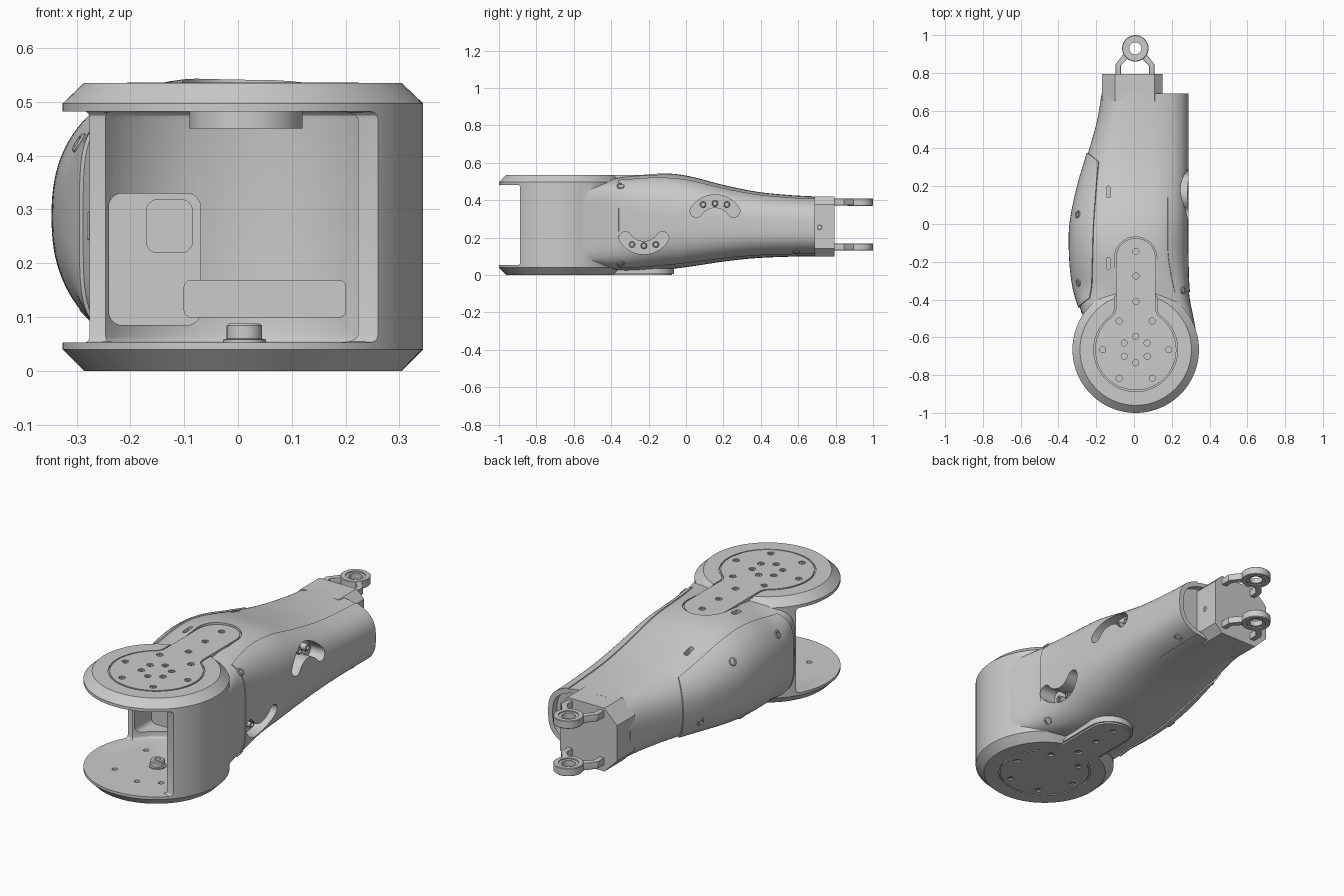
import bpy, bmesh
from math import sin, cos, pi, sqrt, radians, atan2
from mathutils import Matrix, Vector

if "Cube" in bpy.data.objects:
    bpy.data.objects.remove(bpy.data.objects["Cube"])

CX, CY = 0.009, -0.665          # centre of the round head
SIDE = Matrix(((0, 0, 1, 0), (1, 0, 0, 0), (0, 1, 0, 0), (0, 0, 0, 1)))   # local z -> +x
FRONT = Matrix(((1, 0, 0, 0), (0, 0, -1, 0), (0, 1, 0, 0), (0, 0, 0, 1)))  # local z -> -y
# body stations: y, left x, right x, bottom z, top z
ST = [(-.62, -.22, .337, .04, .497), (-.50, -.265, .316, .04, .499), (-.40, -.302, .296, .028, .515),
      (-.30, -.325, .287, .022, .53), (-.15, -.338, .284, .026, .545), (0, -.335, .284, .042, .532),
      (.2, -.295, .284, .072, .482), (.37, -.245, .284, .09, .447), (.55, -.195, .284, .098, .428),
      (.70, -.17, .284, .1, .42)]
BX = -.03                       # section centre x


def expo(y, side):              # roundness: both sides get boxier towards the head
    if side > 0:
        return 2 / (3.0 + 4 * min(max((-.1 - y) / .4, 0), 1)**2)
    return 2 / (2.4 + 3 * min(max((-.3 - y) / .2, 0), 1)**2)


def station(y):
    i = max(k for k in range(len(ST) - 1) if ST[k][0] <= y or k == 0)
    p = [ST[min(max(i + k, 0), len(ST) - 1)] for k in (-1, 0, 1, 2)]
    h = p[2][0] - p[1][0]
    t = min(max((y - p[1][0]) / h, 0), 1)
    out = []
    for c in range(1, 5):
        m0 = (p[2][c] - p[0][c]) / (p[2][0] - p[0][0]) * h
        m1 = (p[3][c] - p[1][c]) / (p[3][0] - p[1][0]) * h
        out.append((2*t**3 - 3*t*t + 1) * p[1][c] + (t**3 - 2*t*t + t) * m0
                   + (3*t*t - 2*t**3) * p[2][c] + (t**3 - t*t) * m1)
    return out


def skin(y, a, off=0):
    xl, xr, zb, zt = station(y)
    c, s = cos(a), sin(a)
    e = expo(y, c)
    w = (xr - BX if c > 0 else BX - xl) + off
    x = BX + w * abs(c)**e * (1 if c > 0 else -1)
    return Vector((x, y, (zb + zt) / 2 + ((zt - zb) / 2 + off) * abs(s)**e * (1 if s > 0 else -1)))


def skin_x(y, z, side):
    xl, xr, zb, zt = station(y)
    e = expo(y, side)
    s = min(abs(z - (zb + zt) / 2) / ((zt - zb) / 2), .99)
    return BX + ((xr - BX) if side > 0 else (xl - BX)) * (1 - s**(2 / e))**(e / 2)


def finish(name, bm, M=None):
    bmesh.ops.recalc_face_normals(bm, faces=bm.faces)
    if M:
        bm.transform(M)
    me = bpy.data.meshes.new(name)
    bm.to_mesh(me)
    bm.free()
    ob = bpy.data.objects.new(name, me)
    bpy.context.collection.objects.link(ob)
    return ob


def grid_faces(bm, rows, closed):
    for r, q in zip(rows, rows[1:]):
        n = len(r)
        for i in range(n if closed else n - 1):
            bm.faces.new((r[i], r[(i + 1) % n], q[(i + 1) % n], q[i]))


def loft(name, y0, y1, off=0, ny=54, na=88):
    bm = bmesh.new()
    rows = [[bm.verts.new(skin(y0 + (y1 - y0) * j / ny, 2 * pi * (i + .5) / na, off)) for i in range(na)]
            for j in range(ny + 1)]
    grid_faces(bm, rows, True)
    bm.faces.new(rows[0])
    bm.faces.new(rows[-1])
    return finish(name, bm)


def patch(name, y0, y1, a0, a1, c, off, thick=.02, n=40):
    bm = bmesh.new()
    rows = []
    for j in range(n + 1):
        v = 2 * j / n - 1
        row = []
        for i in range(n + 1):
            u = 2 * i / n - 1
            uu, vv = u * sqrt(1 - c * v * v), v * sqrt(1 - c * u * u)
            row.append(bm.verts.new(skin((y0 + y1) / 2 + (y1 - y0) / 2 * vv,
                                         (a0 + a1) / 2 + (a1 - a0) / 2 * uu, off - thick / 2)))
        rows.append(row)
    grid_faces(bm, rows, False)
    ob = finish(name, bm)
    m = ob.modifiers.new("thick", 'SOLIDIFY')
    m.thickness, m.offset = thick, 0
    return bake(ob)


def lathe(name, prof, M, n=32, ring=False):
    bm = bmesh.new()
    rows = [[bm.verts.new((r * cos(2 * pi * i / n), r * sin(2 * pi * i / n), z)) for i in range(n)]
            for r, z in prof]
    grid_faces(bm, rows + ([rows[0]] if ring else []), True)
    bmesh.ops.remove_doubles(bm, verts=bm.verts, dist=1e-6)
    return finish(name, bm, M)


def prism(name, pts, z0, z1, M=None, bevel=0):
    bm = bmesh.new()
    f = bm.faces.new([bm.verts.new((x, y, z0)) for x, y in pts])
    top = bmesh.ops.extrude_face_region(bm, geom=[f])['geom']
    bmesh.ops.translate(bm, verts=[v for v in top if isinstance(v, bmesh.types.BMVert)], vec=(0, 0, z1 - z0))
    if bevel:
        flat = [e for e in bm.edges if abs(e.verts[0].co.z - e.verts[1].co.z) < 1e-6]
        bmesh.ops.bevel(bm, geom=flat, offset=bevel, segments=3, profile=.5, affect='EDGES')
    return finish(name, bm, M)


def cyl(name, x, y, r, z0, z1, n=24):
    return lathe(name, [(0, z0), (r, z0), (r, z1), (0, z1)], Matrix.Translation((x, y, 0)), n)


def bake(ob):
    me = bpy.data.meshes.new_from_object(ob.evaluated_get(bpy.context.evaluated_depsgraph_get()))
    ob.modifiers.clear()
    ob.data = me
    return ob


def boolean(ob, other, op='DIFFERENCE', keep=False):
    m = ob.modifiers.new("bool", 'BOOLEAN')
    m.operation, m.object, m.solver = op, other, 'EXACT'
    bake(ob)
    if not keep:
        bpy.data.objects.remove(other)


def keyhole(d=0):
    R, w, f = .215 + d, .105 + d, .06 - d
    fx = w + f
    fy = sqrt((R + f)**2 - fx * fx)
    ta = atan2(fy, fx)
    pts = [(R * cos(-pi/2 + (ta + pi/2) * i / 28), R * sin(-pi/2 + (ta + pi/2) * i / 28)) for i in range(29)]
    pts += [(fx + f * cos(pi + ta - ta * i / 8), fy + f * sin(pi + ta - ta * i / 8)) for i in range(1, 9)]
    pts += [(w * cos(pi/2 * i / 12), .485 + w * sin(pi/2 * i / 12)) for i in range(13)]
    pts += [(-x, y) for x, y in pts[-2:0:-1]]
    return [(CX + x, CY + y) for x, y in pts]


def round_rect(x0, x1, y0, y1, r, n=6):
    out = []
    for k, (x, y) in enumerate(((x1 - r, y1 - r), (x0 + r, y1 - r), (x0 + r, y0 + r), (x1 - r, y0 + r))):
        out += [(x + r * cos(pi/2 * (k + i / n)), y + r * sin(pi/2 * (k + i / n))) for i in range(n + 1)]
    return out


def screw(name, x, y, z, normal, r=.022, h=.008):
    M = Matrix.Translation((x, y, z)) @ Vector(normal).to_track_quat('Z', 'Y').to_matrix().to_4x4()
    lathe(name, [(0, -.04), (r, -.04), (r, h - .003), (r - .003, h), (r * .55, h), (r * .55, h - .014), (0, h - .014)], M, 20)


def skin_screw(name, y, z, side, r, h):
    x, d = skin_x(y, z, side), .004
    screw(name, x, y, z, (side, -side * (skin_x(y + d, z, side) - x) / d, -side * (skin_x(y, z + d, side) - x) / d), r, h)


# main housing: tapered body joined to the round head
body = loft("arm_housing", -.62, .69)
boolean(body, lathe("head", [(0, 0), (.295, 0), (.335, .04), (.335, .497), (.295, .535), (0, .535)],
                    Matrix.Translation((CX, CY, 0)), 96), 'UNION')
boolean(body, prism("foot", keyhole(.012), .005, .046), 'UNION')
# open joint cavity with a side wall left standing on the right
arc = [(CX + .308 * cos(radians(a)), CY + .308 * sin(radians(a))) for a in range(-46, 147, 4)]
boolean(body, prism("cavity", arc + [(-.6, -.44), (-.6, -1.2), (.5, -1.2), (.5, -.8895)], .053, .482, bevel=.014))
# pockets inside the cavity, seen from the front
for rect, depth in (((-.24, -.07, .085, .33, .025), .35), ((-.17, -.085, .22, .318, .02), .325),
                    ((-.10, .20, .10, .168, .012), .335)):
    boolean(body, prism("pocket", round_rect(*rect), depth, .62, FRONT))
# seats for the cover plates, vent slots and the hollow rear end
boolean(body, prism("seat", keyhole(.007), .527, .6))
boolean(body, prism("seat", keyhole(.007), -.05, .008))
for y in (.17, -.21):
    boolean(body, prism("slot", round_rect(-.146, -.124, y - .03, y + .03, .008), .45, .6))
boolean(body, loft("end_hollow", .655, .75, -.02, 6))
for x, y in ((-.13, -.8), (-.13, -.55), (.13, -.8), (.03, -.85)):
    boolean(body, cyl("hole", x, y, .013, .04, .07))

# side covers following the body skin
shell = patch("right_shell", -.36, .69, -1.0, 1.0, 0, .005)
patch("left_cover", -.44, .375, pi - 1.0, pi + 1.0, .22, .007)

# curved pockets with screws in the right side
for yc, zc, s in ((.155, .275, 1), (-.225, .265, -1)):
    R, t, A = .12, .034, radians(56)
    P = lambda r, a: (yc + r * sin(a), zc + s * r * cos(a))
    pts = [P(R + t, -A + 2 * A * i / 16) for i in range(17)]
    ex, ez = R * sin(A), R * cos(A)
    cap = [(ex + t * sin(A + pi * i / 8), ez + t * cos(A + pi * i / 8)) for i in range(1, 8)]
    pts += [(yc + u, zc + s * v) for u, v in cap]
    pts += [P(R - t, A - 2 * A * i / 16) for i in range(17)]
    pts += [(yc - u, zc + s * v) for u, v in reversed(cap)]
    cut = prism("crescent", pts, .205, .4, SIDE)
    boolean(shell, cut, keep=True)
    boolean(body, cut)
    for a in (-.56, 0, .56):
        screw("pocket_screw", .23, yc + R * sin(a), zc + s * (R * cos(a) - (.012 if a == 0 else 0)), (1, 0, 0), .017)

# keyhole cover plates, top and bottom, with screw holes
outer = [(.01, -.145), (.01, -.275), (.01, -.41)] + [(CX + .175 * cos(radians(a)), CY + .175 * sin(radians(a)))
                                                    for a in range(0, 360, 60)]
inner = [(CX + .07 * cos(radians(a)), CY + .07 * sin(radians(a))) for a in range(30, 360, 60)]
for name, z0, z1, zf, spots in (("top_plate", .51, .536, .536, outer + inner), ("bottom_plate", 0, .025, 0, outer)):
    plate = prism(name, keyhole(), z0, z1)
    for x, y in spots:
        boolean(plate, cyl("hole", x, y, .016, zf - .015, zf + .015))
        lathe("plate_screw", [(.006, 0), (.012, 0), (.012, .012), (.006, .012)],
              Matrix.Translation((x, y, zf - .015 if zf else .004)), 16, True)

# bearing hubs inside the cavity
cyl("upper_hub", .015, -.66, .105, .45, .50, 64)
lathe("lower_hub", [(0, .04), (.04, .04), (.04, .058), (.033, .06), (.033, .084), (.028, .088),
                    (.015, .088), (.015, .07), (0, .07)], Matrix.Translation((.012, -.66, 0)))

# bushings on both sides
for y, z in ((-.35, .475), (-.35, .063), (.59, .13)):
    skin_screw("right_bushing", y, z, 1, .02, .008)
for y, z in ((.05, .42), (.27, .2), (-.31, .42), (-.05, .11)):
    skin_screw("left_bushing", y, z, -1, .02, .012)
prism("cover_latch", round_rect(-.281, -.253, .24, .298, .01), .42, .47, FRONT, .004)

# rear end block with chamfered corners
c = .07
oct_pts = [(-.17 + c, .1), (.15 - c * .6, .1), (.15, .1 + c * .6), (.15, .42 - c * .6), (.15 - c * .6, .42),
           (-.17 + c, .42), (-.17, .42 - c), (-.17, .1 + c)]
prism("end_block", oct_pts, -.795, -.65, FRONT)
screw("end_block_screw", .147, .715, .255, (1, 0, 0), .014, .005)

# two clevis lugs with eyelets
arm = [(.075, .78), (.103, .78), (.103, .845), (.06, .9), (.03, .885), (.045, .868), (.075, .838)]
for z in (.15, .39):
    M = Matrix.Translation((.007, .93, z))
    lathe("lug_ring", [(.046, -.02), (.067, -.02), (.07, -.017), (.07, .017), (.067, .02), (.046, .02)], M, 48, True)
    lathe("lug_bearing", [(.032, -.014), (.047, -.014), (.047, .014), (.032, .014)], M, 48, True)
    for s in (1, -1):
        prism("lug_arm", [(.005 + s * x, y) for x, y in arm], z - .018, z + .018, None, .003)

for ob in list(bpy.context.collection.objects):
    bpy.ops.object.select_all(action='DESELECT')
    ob.select_set(True)
    bpy.context.view_layer.objects.active = ob
    bpy.ops.object.shade_smooth_by_angle(angle=radians(28))
